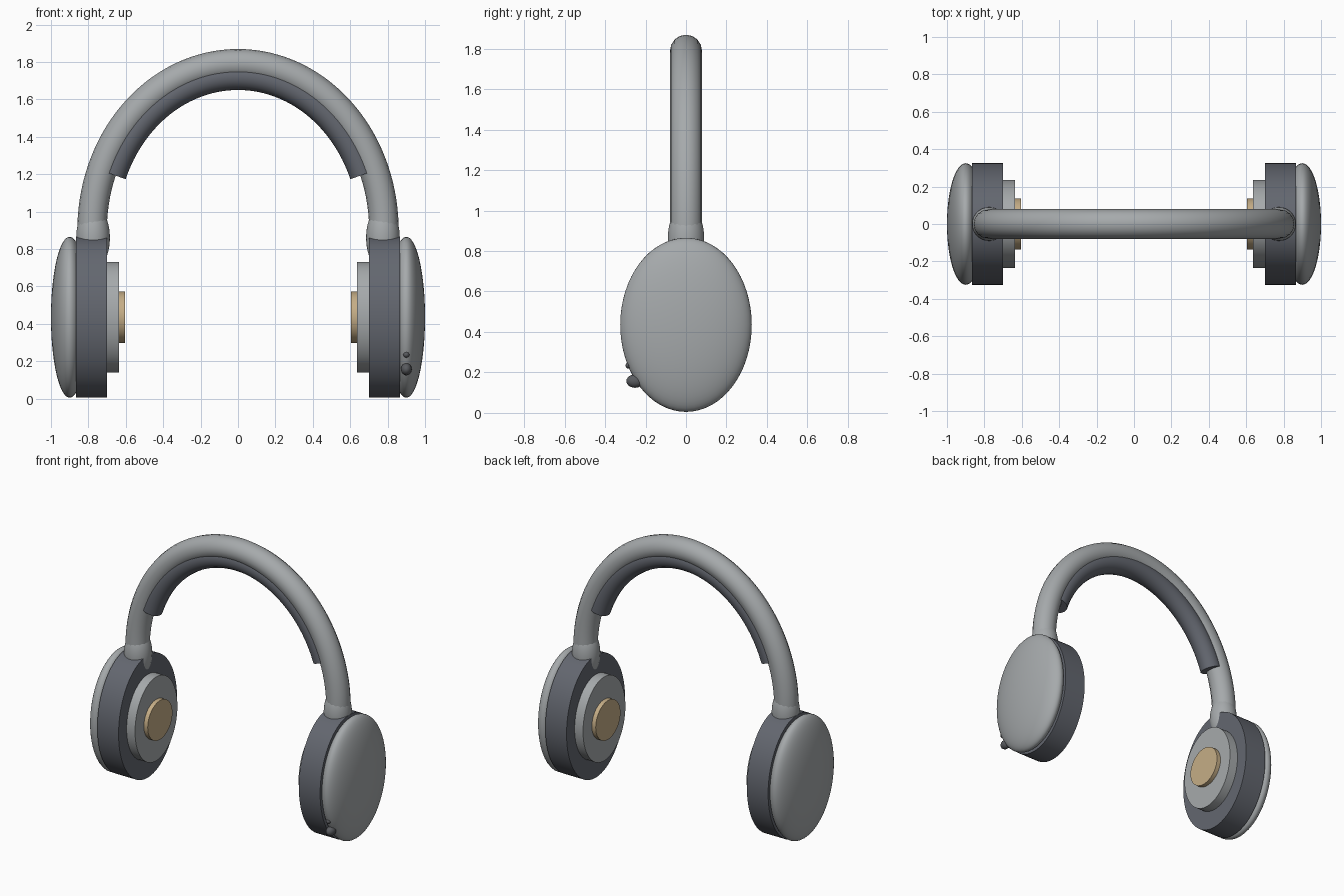
import bpy
import math
from math import pi, sin, cos
from mathutils import Matrix

cube = bpy.data.objects.get("Cube")
if cube:
    bpy.data.objects.remove(cube, do_unlink=True)


def material(name, r, g, b):
    m = bpy.data.materials.new(name)
    m.use_nodes = True
    m.diffuse_color = (r, g, b, 1)
    m.node_tree.nodes["Principled BSDF"].inputs["Base Color"].default_value = (r, g, b, 1)
    return m


SILVER = material("silver grey", 0.38, 0.40, 0.41)
SLATE = material("slate grey", 0.125, 0.135, 0.16)
GOLD = material("pale gold", 0.56, 0.42, 0.24)
CHARCOAL = material("charcoal", 0.10, 0.105, 0.115)

CUP_Z = 0.435      # height of the ear cup centre
ARCH_Z = 0.90      # height where the band's arch starts


def finish(name, mat):
    ob = bpy.context.object
    ob.name = ob.data.name = name
    ob.data.materials.append(mat)
    bpy.ops.object.shade_smooth_by_angle(angle=math.radians(35))
    return ob


def disc(name, x_in, x_out, ry, rz, side, mat):
    """Oval disc with its axis along x."""
    bpy.ops.mesh.primitive_cylinder_add(vertices=64, radius=1, depth=1)
    ob = bpy.context.object
    ob.data.transform(Matrix.Rotation(pi / 2, 4, "Y"))
    ob.data.transform(Matrix.Diagonal((x_out - x_in, ry, rz, 1)))
    ob.location = (side * (x_in + x_out) / 2, 0, CUP_Z)
    return finish(name, mat)


def ellipsoid(name, location, radii, mat, segments=48, rings=32, axis="Z"):
    bpy.ops.mesh.primitive_uv_sphere_add(segments=segments, ring_count=rings, radius=1)
    ob = bpy.context.object
    if axis != "Z":
        ob.data.transform(Matrix.Rotation(pi / 2, 4, axis))
    ob.data.transform(Matrix.Diagonal((*radii, 1)))
    ob.location = location
    return finish(name, mat)


def arch(name, rx, rz, radius, start, mat, steps=64):
    """Round tube along an elliptical arch, from angle start to its mirror."""
    curve = bpy.data.curves.new(name, "CURVE")
    curve.dimensions = "3D"
    curve.bevel_depth = radius
    curve.bevel_resolution = 6
    curve.use_fill_caps = True
    path = curve.splines.new("POLY")
    path.points.add(steps)
    for i, p in enumerate(path.points):
        t = start + (pi - 2 * start) * i / steps
        p.co = (rx * cos(t), 0, ARCH_Z + rz * sin(t), 1)
    ob = bpy.data.objects.new(name, curve)
    bpy.context.collection.objects.link(ob)
    bpy.ops.object.select_all(action="DESELECT")
    ob.select_set(True)
    bpy.context.view_layer.objects.active = ob
    bpy.ops.object.convert(target="MESH")
    return finish(name, mat)


# Headband and the padding under it
arch("headband", 0.78, 0.79 + 0.10, 0.079, -0.03, SILVER)
arch("headband_pad", 0.715, 0.82, 0.07, 0.37, SLATE)

# Ear cups, with their layers from the outside in
for label, side in (("left", 1), ("right", -1)):
    ellipsoid(label + "_shell", (side * 0.9, 0, CUP_Z), (0.1, 0.325, 0.43), SILVER, axis="Y")
    disc(label + "_cushion", 0.70, 0.865, 0.325, 0.43, side, SLATE)
    disc(label + "_inner_ring", 0.635, 0.71, 0.235, 0.295, side, SILVER)
    disc(label + "_speaker", 0.605, 0.645, 0.137, 0.137, side, GOLD)
    ellipsoid(label + "_collar", (side * 0.775, 0, 0.86), (0.09, 0.09, 0.17), SILVER)

# Microphone knob and small button on the front of the left shell
ellipsoid("microphone_knob", (0.9, -0.252, 0.157), (0.029, 0.043, 0.033), CHARCOAL, 16, 10, "X")
ellipsoid("small_button", (0.9, -0.282, 0.235), (0.017, 0.017, 0.017), CHARCOAL, 8, 6, "X")
